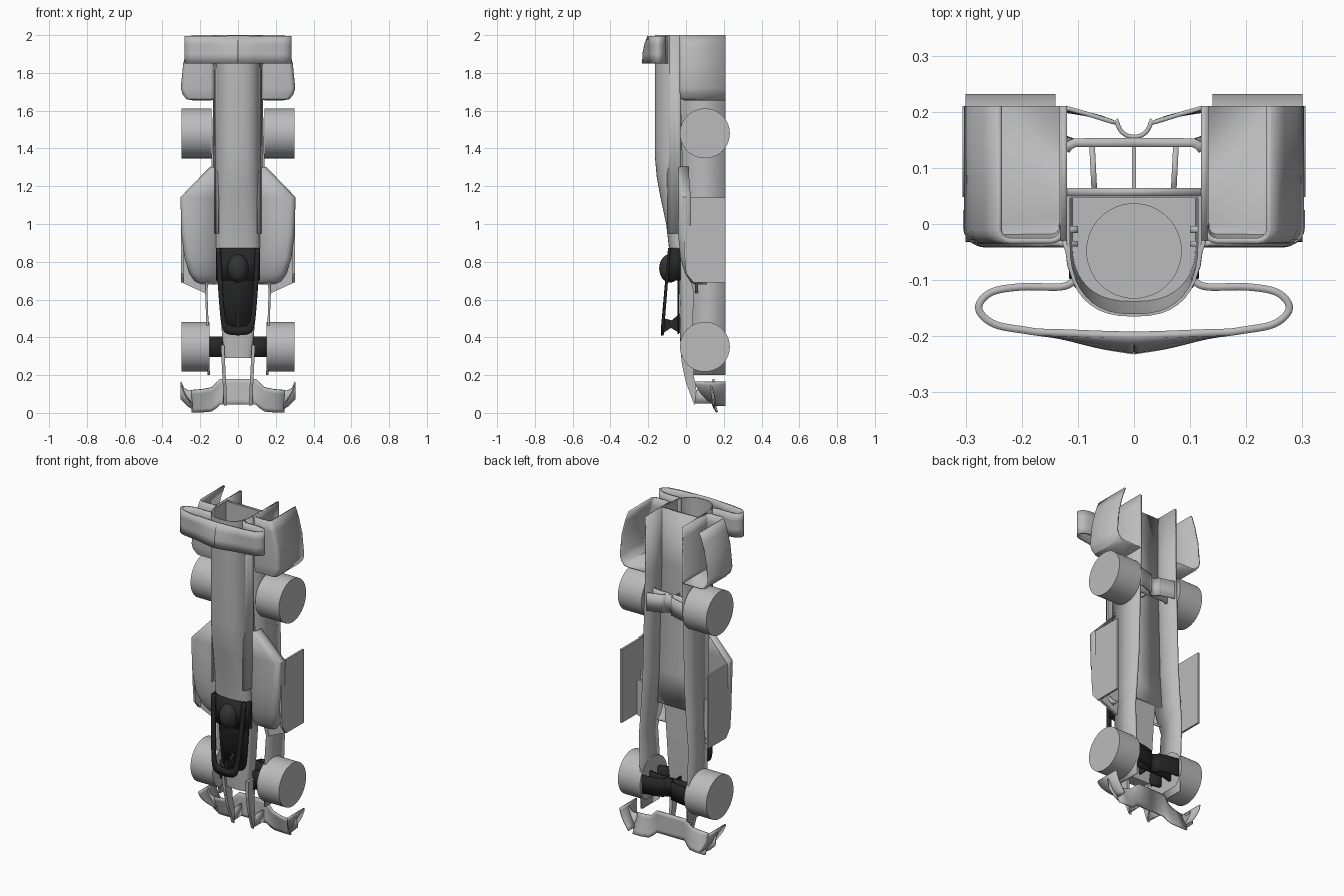
import bpy, bmesh, math
from mathutils import Vector

if "Cube" in bpy.data.objects:
    bpy.data.objects.remove(bpy.data.objects["Cube"])


def colour(name, v):
    m = bpy.data.materials.new(name)
    m.diffuse_color = (v, v, v, 1)
    m.use_nodes = True
    m.node_tree.nodes["Principled BSDF"].inputs["Base Color"].default_value = m.diffuse_color
    return m


DARK, GREY, HELMET = colour("dark", .02), colour("grey", .5), colour("helmet", .035)


def make(name, verts, faces, thick=0, mirror=False, dark=False, smooth=True, offset=0):
    me = bpy.data.meshes.new(name)
    me.from_pydata([tuple(v) for v in verts], [], faces)
    bm = bmesh.new()
    bm.from_mesh(me)
    bmesh.ops.remove_doubles(bm, verts=bm.verts, dist=1e-5)
    bmesh.ops.recalc_face_normals(bm, faces=bm.faces)
    bm.to_mesh(me)
    bm.free()
    ob = bpy.data.objects.new(name, me)
    bpy.context.collection.objects.link(ob)
    if thick:
        m = ob.modifiers.new("thickness", 'SOLIDIFY')
        m.thickness, m.offset = thick, offset
    if mirror:
        ob.modifiers.new("mirror", 'MIRROR')
    me.materials.append(DARK if dark else GREY)
    if smooth:
        bpy.ops.object.select_all(action='DESELECT')
        ob.select_set(True)
        bpy.context.view_layer.objects.active = ob
        bpy.ops.object.shade_smooth_by_angle(angle=math.radians(35))
    return ob


def grid(name, rows, closed=False, caps=(False, False), **kw):
    n, faces = len(rows[0]), []
    for r in range(len(rows) - 1):
        for i in range(n if closed else n - 1):
            j = (i + 1) % n
            faces.append((r * n + i, r * n + j, (r + 1) * n + j, (r + 1) * n + i))
    if caps[0]:
        faces.append(tuple(range(n)))
    if caps[1]:
        faces.append(tuple(range((len(rows) - 1) * n, len(rows) * n)))
    return make(name, [p for r in rows for p in r], faces, **kw)


def spline(pts, steps=6):
    p = [Vector(q) for q in pts]
    p = [2 * p[0] - p[1]] + p + [2 * p[-1] - p[-2]]
    out = []
    for i in range(1, len(p) - 2):
        a, b, c, d = p[i - 1:i + 3]
        for k in range(steps):
            t = k / steps
            out.append(0.5 * (2 * b + (c - a) * t + (2 * a - 5 * b + 4 * c - d) * t * t
                              + (3 * b - a - 3 * c + d) * t ** 3))
    return out + [p[-2]]


def strip(name, path, z0, z1, **kw):
    # ribbon following an xy path, extruded along z
    return grid(name, [[(q[0], q[1], z) for q in path] for z in (z0, z1)], **kw)


def side_plate(name, yz, xfun, thick=0.012, **kw):
    # flat panel drawn in the side view; xfun gives its x for each height
    return make(name, [(xfun(z), y, z) for y, z in yz], [tuple(range(len(yz)))],
                thick=thick, smooth=False, **kw)


def section(z, w, yf, ys, yb):
    arc = [(w * math.copysign(abs(math.cos(a)) ** 0.8, math.cos(a)),
            ys + (yf - ys) * math.sin(a) ** 0.8, z)
           for a in [math.pi * k / 20 for k in range(21)]]
    return arc + [(-w, yb, z), (w, yb, z)]


# Engine cowl, hollow at the tail, with an inner disc
outer = [(0.87, .118, -.09, -.03, .05), (1.0, .119, -.105, -.03, .05), (1.15, .12, -.137, -.03, .05),
         (1.25, .12, -.155, -.03, .05), (1.36, .12, -.165, -.03, .05), (2.0, .12, -.165, -.03, .05)]
inner = [(2.0, .114, -.16, -.03, .046), (1.4, .112, -.158, -.03, .046), (1.25, .11, -.138, -.03, .046)]
grid("engine_cowl", [section(*s) for s in outer + inner], closed=True, caps=(True, True))
grid("cowl_disc", [[(.085 * math.cos(math.tau * k / 48), -.048 + .085 * math.sin(math.tau * k / 48), z)
                    for k in range(48)] for z in (1.245, 1.255)], closed=True, caps=(True, True))
strip("cowl_side_rail", [(.125, -.03), (.118, -.05), (.115, -.075), (.104, -.1)], .95, 2.0, thick=.008, mirror=True)

# Nose tub
nose = [(0.29, .072, -.025, .0, .045), (0.42, .085, -.033, .0, .05), (0.65, .1, -.036, -.01, .05),
        (0.88, .118, -.04, -.03, .05)]
grid("nose_tub", [section(*s) for s in nose], closed=True, caps=(True, True))

# Nose struts running down to the front wing
side_plate("nose_strut", [(-.03, .36), (-.022, .26), (.0, .16), (.045, .04), (.055, .12), (.04, .2), (.04, .36)],
           lambda z: .064 + .05 * z, thick=.018, mirror=True)

# Long chassis side walls
wall = [(.2, .155, .04), (.42, .16, .03), (.64, .168, .04), (.8, .155, .0), (1.0, .142, -.01), (1.3, .135, -.02),
        (1.66, .125, -.03), (2.0, .125, -.03)]
grid("chassis_wall", [[(x, y, z), (x, .21, z)] for z, x, y in wall], thick=.012, mirror=True)
# Floor joining cowl and walls
grid("chassis_floor", [[(-x, .057, z), (x, .057, z)] for z, x, y in wall[3:]], thick=.014)
grid("shoulder", [[(.1, -.01, z), (x, -.01, z)] for z, x, y in wall[4:7]], thick=.012, mirror=True)

# Side pods: rounded cover, outer plate and backing plate
rows = []
for z, xo, yf in [(.685, .205, .05), (.7, .225, .025), (.74, .252, .0), (.82, .278, -.025),
                  (.95, .295, -.037), (1.14, .3, -.035), (1.3, .145, -.035)]:
    r = min(.03, (xo - .11) / 2)
    c = [(xo - r + r * math.sin(a), yf + r - r * math.cos(a), z)
         for a in [math.pi / 2 * k / 5 for k in range(6)]]
    rows.append([(.1, yf, z)] + c + [(xo, yf + r + .03, z)])
grid("side_pod", rows, thick=.01, mirror=True)
side_plate("pod_outer_plate", [(-.01, 1.14), (.21, 1.14), (.21, .69), (.04, .69), (.0, .74), (-.01, .85)],
           lambda z: .295, mirror=True)
make("pod_backing", [(.165, .055, .63), (.297, .055, .69), (.297, .055, .9), (.165, .055, .9)],
     [(0, 1, 2, 3)], thick=.016, mirror=True, smooth=False)


# Rear fenders: open scoops
def scoop(z, xo, yf, xi=.128, r=.02):
    c1 = [(xi + r - r * math.cos(a), yf + r - r * math.sin(a), z) for a in [math.pi * k / 8 for k in range(5)]]
    c2 = [(xo - r + r * math.sin(a), yf + r - r * math.cos(a), z) for a in [math.pi * k / 8 for k in range(5)]]
    return [(xi, .21, z)] + c1 + c2 + [(xo, .21, z)]


grid("rear_fender", [scoop(*s) for s in [(1.66, .24, -.01), (1.665, .27, -.022), (1.69, .29, -.028),
     (1.72, .298, -.03), (1.85, .285, -.03), (1.94, .262, -.03), (2.0, .24, -.03)]],
     caps=(True, False), thick=.01, mirror=True)

# Rear wing loop, its front blade leaning back towards the top
half = [(.104, -.1), (.13, -.112), (.2, -.112), (.255, -.122), (.277, -.15),
        (.25, -.178), (.19, -.19), (.13, -.199), (.06, -.216), (0, -.226)]
path = spline([(x, y, 0) for x, y in half])
grid("rear_wing", [[(q.x, q.y + max(0, -.193 - q.y) * t, z) for q in path]
                   for z, t in [(1.85, 0), (1.9, .05), (1.95, .35), (1.995, .85)]], thick=.013, mirror=True)

# Front wing, raised in the middle
st = [(0, .147, .18, .142, .045), (.095, .147, .18, .142, .045), (.115, .14, .16, .15, .025),
      (.14, .135, .135, .16, .008), (.19, .125, .125, .165, .004), (.245, .12, .12, .165, .004)]
rows = []
for x, yu, zu, yl, zl in st:
    rows.append([(x, yu + (yl - yu) * t, zu + (zl - zu) * t) for t in [k / 6 for k in range(7)]])
grid("front_wing", rows, thick=.01, mirror=True)
strip("nose_bracket", [(.07, .045), (.075, .145)], .05, .12, thick=.01, mirror=True)
# Curled end plates
rows = []
for k in range(9):
    t = k / 8
    z = .165 - .125 * t
    x = .302 - .06 * t ** 1.6
    rows.append([(x, .048 + .1 * t ** 1.7, z), (x, .21, z)])
grid("wing_end_plate", rows, thick=.008, mirror=True)
side_x = [(.302, .165), (.285, .13), (.262, .118), (.24, .12)]
grid("wing_end_web", [[(x, .13, z), (x, .15, .02 + max(0, x - .25))] for x, z in side_x],
     thick=.008, mirror=True)

# Wheels
for name, z, x0 in (("front_wheel", .35, .15), ("rear_wheel", 1.48, .14)):
    rows = [[(x, .1 + .132 * math.cos(a), z + .132 * math.sin(a))
             for a in [math.tau * k / 64 for k in range(64)]] for x in (x0, .3)]
    grid(name, rows, closed=True, caps=(True, True), mirror=True)

# Axles with clip and centre rod
for name, z, dark in (("front", .35, True), ("rear", 1.48, False)):
    wide = .155 if dark else .122
    strip(name + "_axle", [(0, .145), (.105, .145), (.115, .14), (wide, .132)], z - .055, z + .055,
          thick=.016, mirror=True, dark=dark)
    clip = [(.03 * math.sin(a), .185 - .03 * math.cos(a)) for a in [math.pi / 2 * k / 8 for k in range(9)]]
    clip += [(q.x, q.y) for q in spline([(.032, .18, 0), (.08, .195, 0), (wide, .207, 0)])]
    strip(name + "_axle_clip", clip, z - .055, z + .055, thick=.008, mirror=True, dark=dark)
    make(name + "_axle_rod", [(0, .05, z - .03), (0, .15, z - .03), (0, .15, z + .03), (0, .05, z + .03)],
         [(0, 1, 2, 3)], thick=.008, dark=dark, smooth=False)
strip("front_hub", [(.08, .03), (.18, .06)], .295, .405, thick=.02, mirror=True, dark=True)

# Cockpit: floor pad, headrest, safety ring, strut, helmet
out = [(.116, .87), (.108, .7), (.092, .5), (.08, .44), (.055, .415), (0, .408)]
loop = spline([(x, 0, z) for x, z in out])
loop += [Vector((-p.x, 0, p.z)) for p in reversed(loop[:-1])]
make("cockpit_pad", [(p.x * .95, -.04, p.z + .01) for p in loop], [tuple(range(len(loop)))],
     thick=.008, dark=True)
strip("headrest", [(.112, -.03), (.112, -.075), (.06, -.088), (0, -.09)], .7, .872,
      thick=.01, mirror=True, dark=True)
ring = []
for p in loop:
    y, z = -.125 + (p.z - .41) * .08, p.z + .002
    ring.append([(p.x, y, z), (p.x * .78, y, z + .045 * (1 - (p.z - .41) / .46))])
grid("safety_ring", ring, thick=.014, dark=True)
side_plate("ring_strut", [(-.125, .42), (-.115, .5), (-.075, .49), (-.03, .53), (-.03, .42), (-.08, .45)],
           lambda z: 0, thick=.02, dark=True)
bpy.ops.mesh.primitive_uv_sphere_add(segments=32, ring_count=16, radius=1, location=(0, -.085, .765))
helmet = bpy.context.object
helmet.name = "helmet"
helmet.scale = (.056, .057, .075)
helmet.data.materials.append(HELMET)
bpy.ops.object.shade_smooth()
